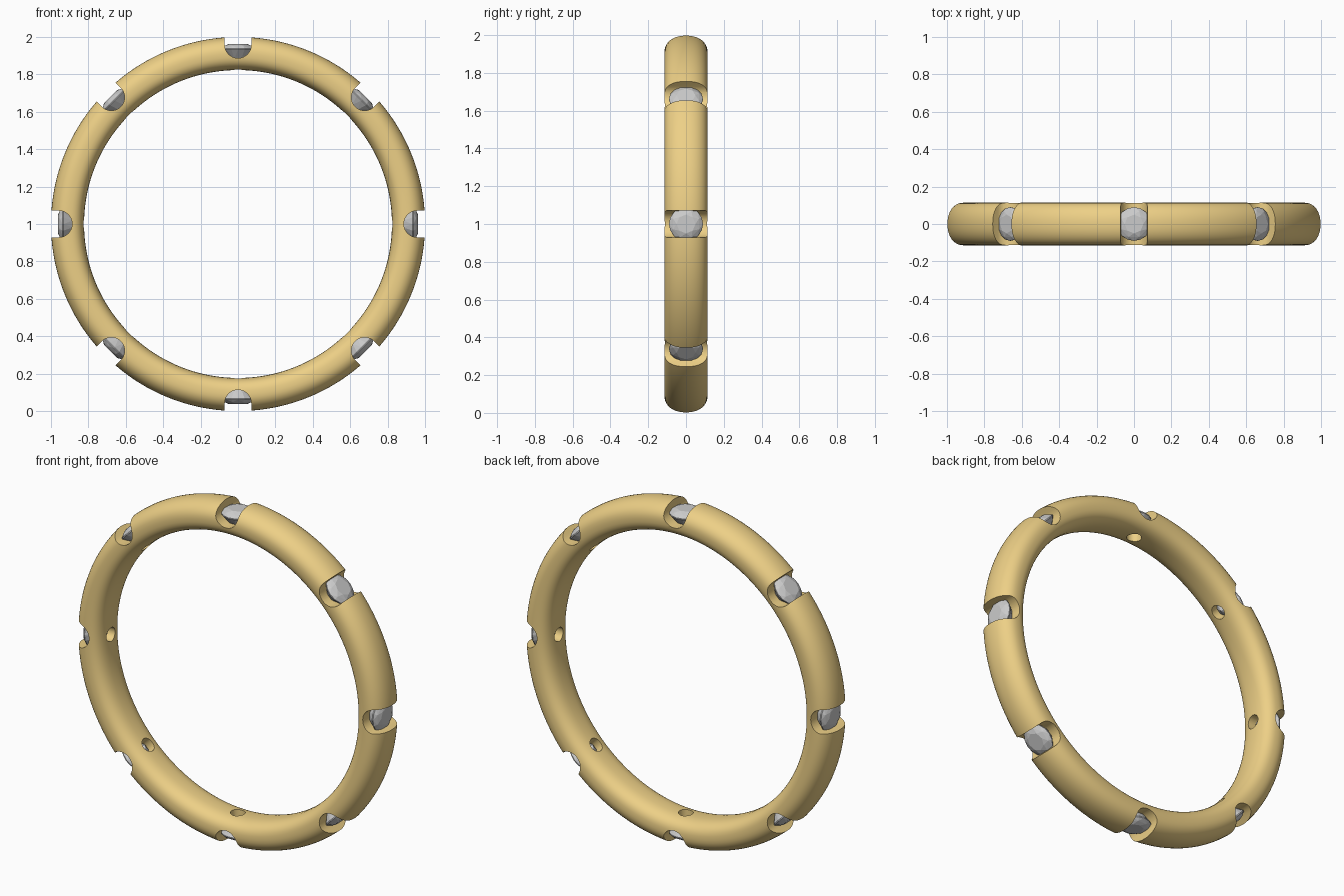
import bpy, bmesh
from math import sin, cos, pi, copysign, radians
from mathutils import Matrix, Vector

if "Cube" in bpy.data.objects:
    bpy.data.objects.remove(bpy.data.objects["Cube"])

COUNT = 8
gold = bpy.data.materials.new("gold")
gold.diffuse_color = (0.85, 0.63, 0.24, 1)
gold.use_nodes = True
gold.node_tree.nodes["Principled BSDF"].inputs["Base Color"].default_value = gold.diffuse_color


def make(name, bm):
    bmesh.ops.recalc_face_normals(bm, faces=bm.faces)
    me = bpy.data.meshes.new(name)
    bm.to_mesh(me)
    bm.free()
    ob = bpy.data.objects.new(name, me)
    bpy.context.collection.objects.link(ob)
    return ob


def station(i):
    """Local z points outward from the ring centre, local y runs across the band."""
    return Matrix.Translation((0, 0, 1)) @ Matrix.Rotation(i * 2 * pi / COUNT, 4, 'Y')


def loft(bm, rings, mat):
    """Skin closed loops of equal length and cap both ends."""
    loops = [[bm.verts.new(mat @ Vector(p)) for p in r] for r in rings]
    n = len(loops[0])
    for a, b in zip(loops, loops[1:]):
        for j in range(n):
            bm.faces.new((a[j], a[(j + 1) % n], b[(j + 1) % n], b[j]))
    bm.faces.new(loops[0])
    bm.faces.new(loops[-1])


# Band: rounded cross-section swept round the y axis
def section(t):
    c, s = cos(t), sin(t)
    e = 2 / (2.2 if s > 0 else 2.6)
    return (0.114 * copysign(abs(c) ** e, c), 0.9115 + 0.0885 * copysign(abs(s) ** e, s))


bm = bmesh.new()
SEG, PRO = 192, 40
grid = []
for i in range(SEG):
    a = 2 * pi * (i + 0.5) / SEG
    row = []
    for j in range(PRO):
        y, r = section(2 * pi * j / PRO)
        row.append(bm.verts.new((r * sin(a), y, 1 + r * cos(a))))
    grid.append(row)
for i in range(SEG):
    for j in range(PRO):
        k, l = (i + 1) % SEG, (j + 1) % PRO
        bm.faces.new((grid[i][j], grid[i][l], grid[k][l], grid[k][j]))
band = make("ring_band", bm)
band.data.materials.append(gold)

# Cutters: U-shaped channels across the band, and holes through to the inside
bm = bmesh.new()
u = [(0.071 * cos(pi + pi * k / 20), 0.958 + 0.071 * sin(pi + pi * k / 20)) for k in range(21)]
u += [(0.071, 1.1), (-0.071, 1.1)]
for i in range(COUNT):
    loft(bm, [[(x, y, z) for x, z in u] for y in (-0.2, 0.2)], station(i))
channels = make("channel_cutter", bm)

bm = bmesh.new()
for i in range(COUNT):
    loft(bm, [[(0.04 * cos(2 * pi * k / 32), 0.04 * sin(2 * pi * k / 32), z)
               for k in range(32)] for z in (0.75, 0.93)], station(i))
holes = make("hole_cutter", bm)

for cutter in (channels, holes):
    mod = band.modifiers.new(cutter.name, 'BOOLEAN')
    mod.operation = 'DIFFERENCE'
    mod.solver = 'EXACT'
    mod.object = cutter
bpy.context.view_layer.update()
dg = bpy.context.evaluated_depsgraph_get()
cut = bpy.data.meshes.new_from_object(band.evaluated_get(dg))
band.modifiers.clear()
band.data = cut
for cutter in (channels, holes):
    bpy.data.objects.remove(cutter)

bpy.context.view_layer.objects.active = band
band.select_set(True)
bpy.ops.object.shade_smooth_by_angle(angle=radians(35))
band.select_set(False)

# Gems: brilliant cut as the convex hull of table, crown, girdle, pavilion and culet
for i in range(COUNT):
    bm = bmesh.new()
    pts = [(0, 0, 0.845)]
    for n, r, z, off in ((8, 0.05, 0.963, 0), (8, 0.074, 0.953, 0.5), (16, 0.09, 0.938, 0),
                         (16, 0.09, 0.932, 0), (8, 0.05, 0.882, 0.5)):
        pts += [(r * cos(2 * pi * (k + off) / n), r * sin(2 * pi * (k + off) / n), z)
                for k in range(n)]
    m = station(i)
    for p in pts:
        bm.verts.new(m @ Vector(p))
    bmesh.ops.convex_hull(bm, input=bm.verts)
    make(f"gem_{i + 1}", bm)
